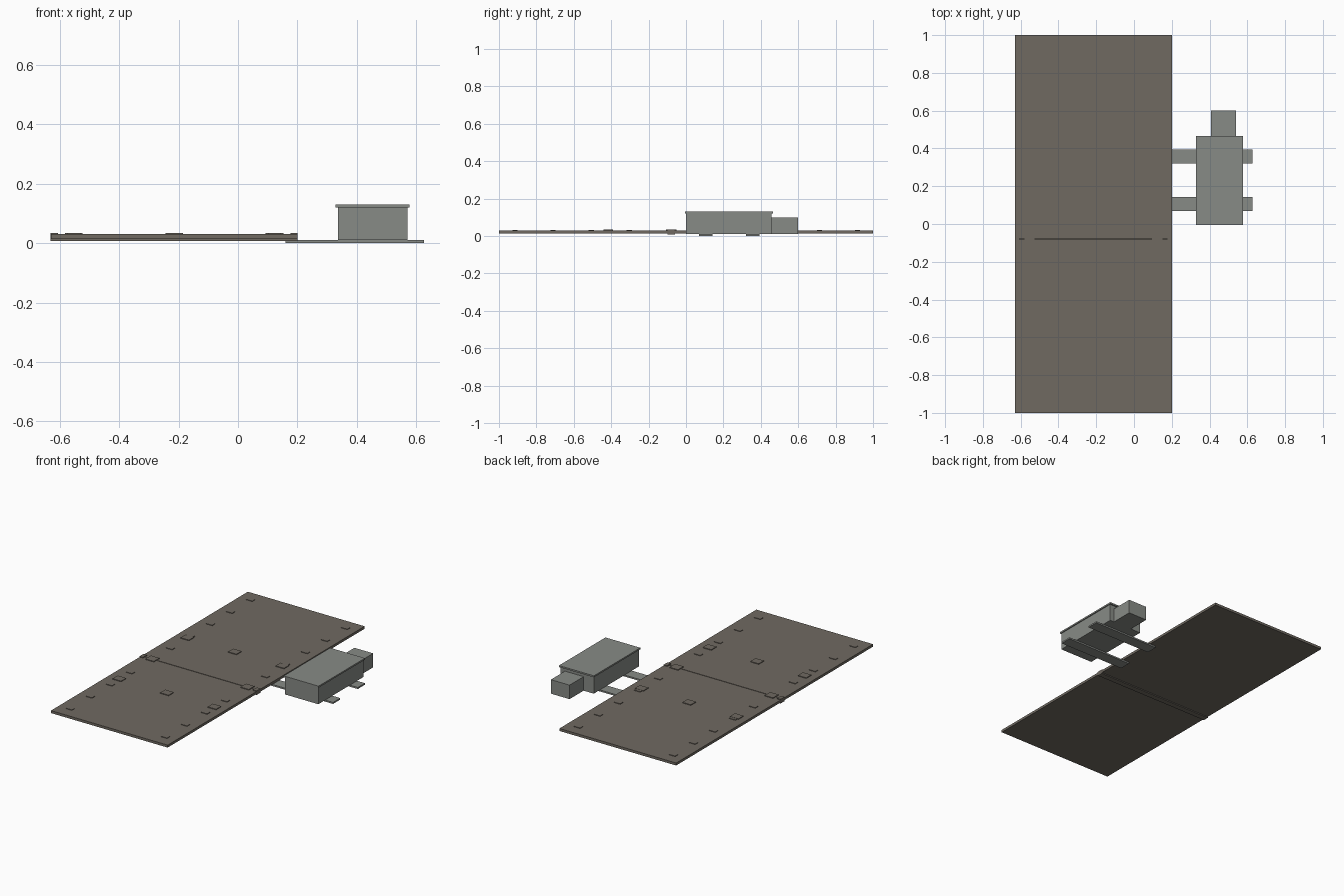
import bpy
import bmesh
from mathutils import Matrix, Vector

if "Cube" in bpy.data.objects:
    bpy.data.objects.remove(bpy.data.objects["Cube"])


def material(name, rgb):
    m = bpy.data.materials.new(name)
    m.diffuse_color = (*rgb, 1)
    m.use_nodes = True
    m.node_tree.nodes["Principled BSDF"].inputs["Base Color"].default_value = m.diffuse_color
    return m


BROWN = material("weathered_brown", (0.160, 0.143, 0.120))
GREY = material("machine_grey", (0.245, 0.258, 0.240))


def boxes(name, extents, mat):
    """One object made of boxes given as (x0, x1, y0, y1, z0, z1)."""
    bm = bmesh.new()
    for x0, x1, y0, y1, z0, z1 in extents:
        centre = Vector(((x0 + x1) / 2, (y0 + y1) / 2, (z0 + z1) / 2))
        size = (x1 - x0, y1 - y0, z1 - z0)
        bmesh.ops.create_cube(bm, size=1, matrix=Matrix.Translation(centre) @ Matrix.Diagonal((*size, 1)))
    mesh = bpy.data.meshes.new(name)
    bm.to_mesh(mesh)
    bm.free()
    mesh.materials.append(mat)
    obj = bpy.data.objects.new(name, mesh)
    bpy.context.collection.objects.link(obj)
    return obj


def pads(name, xs, ys, w, d, top):
    """Grid of low pads standing on the deck."""
    return boxes(name, [(x - w / 2, x + w / 2, y - d / 2, y + d / 2, 0.028, top)
                        for x in xs for y in ys], BROWN)


X0, X1 = -0.63, 0.20
MID = (X0 + X1) / 2
SEAM = -0.08
SIDES = (MID - 0.338, MID + 0.338)

# Two deck panels meeting at a narrow seam
boxes("front_panel", [(X0, X1, -1, SEAM - 0.002, 0.014, 0.03)], BROWN)
boxes("back_panel", [(X0, X1, SEAM + 0.002, 1, 0.014, 0.03)], BROWN)

# Joint beam below the seam and brackets at its ends
boxes("joint_beam", [(X0, X1, SEAM - 0.018, SEAM + 0.018, 0.008, 0.016)], BROWN)
boxes("joint_brackets", [(X0 - 0.001, X0 + 0.024, SEAM - 0.02, SEAM + 0.02, 0.008, 0.035),
                         (X1 - 0.024, X1 + 0.001, SEAM - 0.02, SEAM + 0.02, 0.008, 0.035)], BROWN)

# Pads on the deck
pads("small_pads", SIDES, [-0.914 + 0.2035 * k for k in range(10) if k != 4], 0.044, 0.028, 0.0335)
pads("large_pads", (SIDES[0], MID, SIDES[1]), (-0.415, 0.275), 0.06, 0.052, 0.0345)
pads("joint_pads", SIDES, (SEAM,), 0.06, 0.056, 0.0345)

# Flat ties carrying the machine
boxes("support_ties", [(0.16, 0.627, y, y + 0.073, 0, 0.01) for y in (0.07, 0.321)], GREY)

# Machine housing, overhanging lid and motor box
boxes("machine_housing", [(0.336, 0.571, 0, 0.457, 0.01, 0.12)], GREY)
boxes("machine_lid", [(0.329, 0.577, -0.006, 0.466, 0.12, 0.13)], GREY)
boxes("motor_box", [(0.408, 0.541, 0.457, 0.6, 0.01, 0.1)], GREY)
